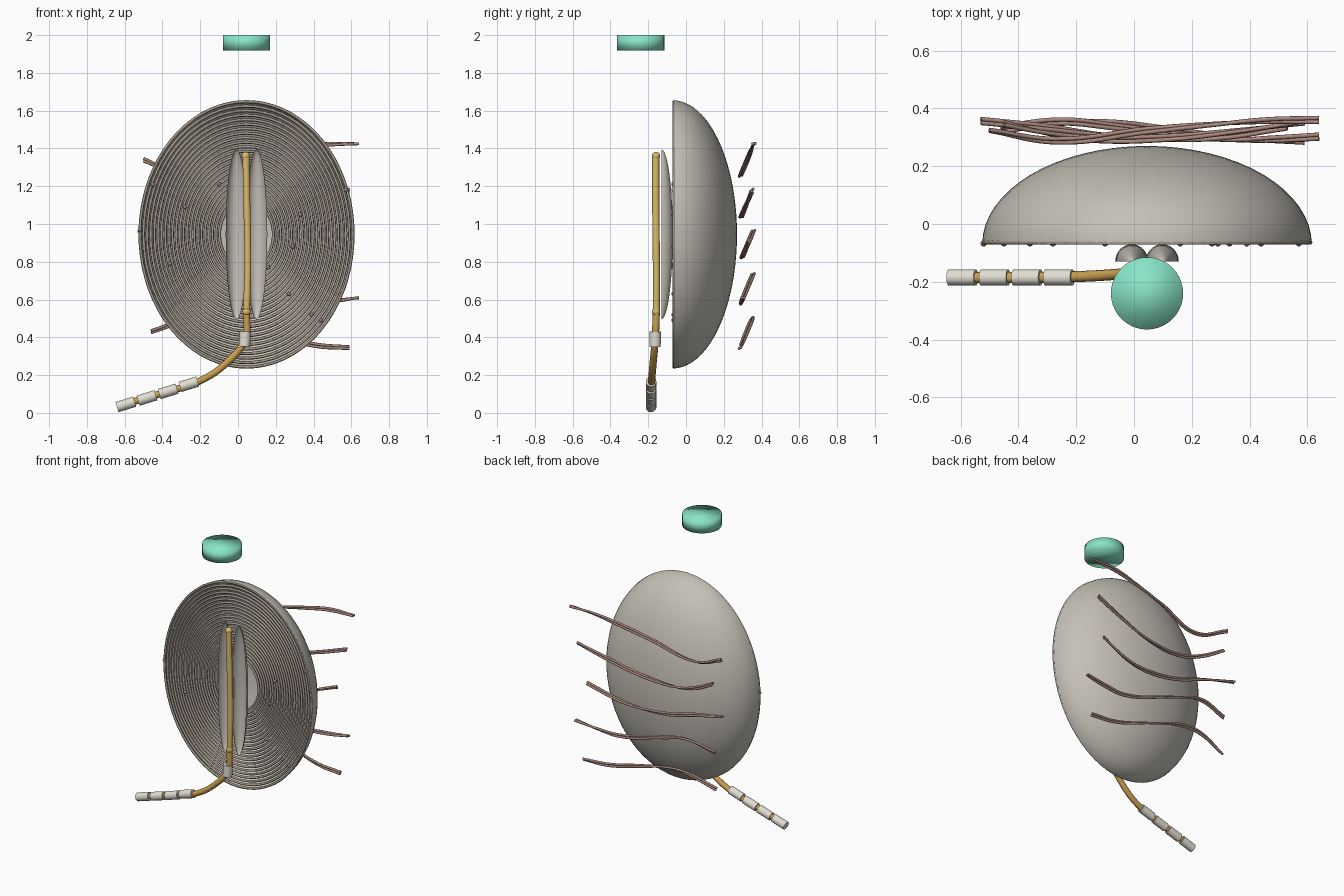
import bpy, bmesh, math
from mathutils import Vector

if "Cube" in bpy.data.objects:
    bpy.data.objects.remove(bpy.data.objects["Cube"])

CX, CZ = 0.045, 0.945


def mat(name, c):
    m = bpy.data.materials.new(name)
    m.diffuse_color = (*c, 1)
    m.use_nodes = True
    m.node_tree.nodes["Principled BSDF"].inputs["Base Color"].default_value = m.diffuse_color
    return m


STONE = mat("stone", (0.56, 0.53, 0.47))
RING = mat("ring_brown", (0.36, 0.31, 0.26))
VINE = mat("vine", (0.40, 0.25, 0.21))
GOLD = mat("gold", (0.72, 0.50, 0.14))
CORD = mat("cord", (0.58, 0.34, 0.08))
BONE = mat("bone", (0.75, 0.73, 0.65))
JADE = mat("jade", (0.25, 0.78, 0.58))
PLUM = mat("plum", (0.30, 0.22, 0.30))


def finish(bm, name, m):
    me = bpy.data.meshes.new(name)
    bm.to_mesh(me)
    bm.free()
    me.materials.append(m)
    me.polygons.foreach_set("use_smooth", [True] * len(me.polygons))
    ob = bpy.data.objects.new(name, me)
    bpy.context.collection.objects.link(ob)
    return ob


def half_shell(name, centre, radii, seg=64, rings=40):
    """Open half ellipsoid, hollow towards the front."""
    bm = bmesh.new()
    bmesh.ops.create_uvsphere(bm, u_segments=seg, v_segments=rings, radius=1)
    bmesh.ops.bisect_plane(bm, geom=bm.verts[:] + bm.edges[:] + bm.faces[:], dist=1e-5,
                           plane_co=(0, 0, 0), plane_no=(0, 1, 0), clear_inner=True)
    for v in bm.verts:
        v.co = Vector(centre) + Vector(a * b for a, b in zip(v.co, radii))
    return finish(bm, name, STONE)


def tube(name, pts, r, m, closed=False, res=8, sides=3):
    cu = bpy.data.curves.new(name, 'CURVE')
    cu.dimensions = '3D'
    cu.bevel_depth, cu.bevel_resolution = r, sides
    cu.resolution_u, cu.use_fill_caps = res, True
    sp = cu.splines.new('BEZIER')
    sp.bezier_points.add(len(pts) - 1)
    for b, p in zip(sp.bezier_points, pts):
        b.co = p
        b.handle_left_type = b.handle_right_type = 'AUTO'
    sp.use_cyclic_u = closed
    cu.materials.append(m)
    ob = bpy.data.objects.new(name, cu)
    bpy.context.collection.objects.link(ob)
    return ob


def cylinder(name, loc, direction, r, length, m, sides=24, sharp=True):
    bpy.ops.mesh.primitive_cylinder_add(vertices=sides, radius=r, depth=length, location=loc)
    ob = bpy.context.object
    ob.name = name
    ob.rotation_euler = Vector(direction).to_track_quat('Z', 'Y').to_euler()
    ob.data.materials.append(m)
    if sharp:
        bpy.ops.object.shade_smooth_by_angle()
    else:
        bpy.ops.object.shade_smooth()
    return ob


# Big bowl-shaped shell
half_shell("shell", (CX, -0.07, CZ), (0.57, 0.34, 0.71))

# Fine concentric rings filling the mouth of the shell
bm = bmesh.new()
N, K, COUNT = 72, 6, 23
for i in range(COUNT):
    t = 0.25 + 0.74 * i / (COUNT - 1)
    y0 = -0.064 + 0.03 * (1 - t)
    loops = []
    for j in range(N):
        a = 2 * math.pi * j / N
        row = []
        for k in range(K):
            b = 2 * math.pi * k / K
            o = 0.008 * math.cos(b)
            row.append(bm.verts.new((CX + (0.57 * t + o) * math.cos(a),
                                     y0 + 0.008 * math.sin(b),
                                     CZ + (0.71 * t + o) * math.sin(a))))
        loops.append(row)
    for j in range(N):
        p, q = loops[j], loops[(j + 1) % N]
        for k in range(K):
            bm.faces.new((p[k], p[(k + 1) % K], q[(k + 1) % K], q[k]))
bmesh.ops.recalc_face_normals(bm, faces=bm.faces)
finish(bm, "growth_rings", RING)

# Small specks scattered on the rings
specks = [(-0.45, 1.21), (-0.10, 1.21), (-0.28, 1.09), (-0.36, 0.79), (0.29, 0.88), (0.16, 0.77),
          (0.27, 0.63), (0.39, 0.52), (-0.52, 0.97), (0.57, 1.18), (0.44, 0.49), (0.33, 1.05)]
for x, z in specks:
    bpy.ops.mesh.primitive_uv_sphere_add(segments=12, ring_count=8, radius=0.011,
                                         location=(x, -0.067, z))
    bpy.context.object.name = "speck"
    bpy.context.object.data.materials.append(PLUM)
    bpy.ops.object.shade_smooth()

# Pair of narrow inner lips
for s in (-1, 1):
    half_shell("inner_lip", (CX + s * 0.053, -0.13, CZ), (0.057, 0.06, 0.45), 32, 24)

# Upright golden stem with a rounded tip
tube("stem", [(0.045, -0.157, 0.53), (0.052, -0.157, 0.8), (0.047, -0.16, 1.1),
              (0.042, -0.16, 1.36)], 0.019, GOLD)
for z, x in ((1.36, 0.041), (0.535, 0.045)):
    bpy.ops.mesh.primitive_uv_sphere_add(segments=20, ring_count=12, radius=0.022,
                                         location=(x, -0.159, z))
    bpy.context.object.name = "stem_tip"
    bpy.context.object.data.materials.append(GOLD)
    bpy.ops.object.shade_smooth()

# Cord trailing down to the left
tube("cord", [(0.045, -0.157, 0.54), (0.037, -0.163, 0.39), (-0.06, -0.174, 0.265),
              (-0.2, -0.182, 0.17), (-0.4, -0.185, 0.105), (-0.635, -0.186, 0.036)], 0.019, CORD)

# Pale collars on the cord
cylinder("collar", (0.036, -0.163, 0.39), (0.05, 0.02, 1), 0.03, 0.08, BONE)
for x, z in ((-0.26, 0.152), (-0.37, 0.114), (-0.482, 0.079), (-0.594, 0.045)):
    cylinder("collar", (x, -0.185, z), (1, 0, 0.31), 0.028, 0.098, BONE)

# Floating disc, softly shaded
cylinder("floating_disc", (CX, -0.24, 1.96), (0, 0, 1), 0.125, 0.082, JADE, 40, False)

# Wavy twisted tendrils behind the shell
tendrils = [
    [(0.64, 1.425), (0.46, 1.42), (0.28, 1.39), (0.05, 1.34), (-0.27, 1.255), (-0.5, 1.34)],
    [(0.59, 1.18), (0.36, 1.11), (0.1, 1.05), (-0.155, 1.045), (-0.3, 1.09), (-0.45, 1.17)],
    [(0.53, 0.91), (0.28, 0.835), (0.1, 0.825), (-0.1, 0.85), (-0.3, 0.91), (-0.53, 0.965)],
    [(0.64, 0.61), (0.48, 0.59), (0.32, 0.585), (-0.06, 0.69), (-0.25, 0.735), (-0.46, 0.69)],
    [(0.59, 0.345), (0.4, 0.36), (0.13, 0.435), (-0.1, 0.495), (-0.25, 0.495), (-0.46, 0.43)],
]
for n, path in enumerate(tendrils):
    mid = 1.335 - 0.226 * n
    for s in (-1, 1):
        pts = []
        for k, (x, z) in enumerate(path):
            a = k * 0.9 + n
            pts.append((x, 0.322 + 0.42 * (z - mid) + s * 0.007 * math.cos(a),
                        z + s * 0.007 * math.sin(a)))
        tube("tendril", pts, 0.0075, VINE, sides=2)
